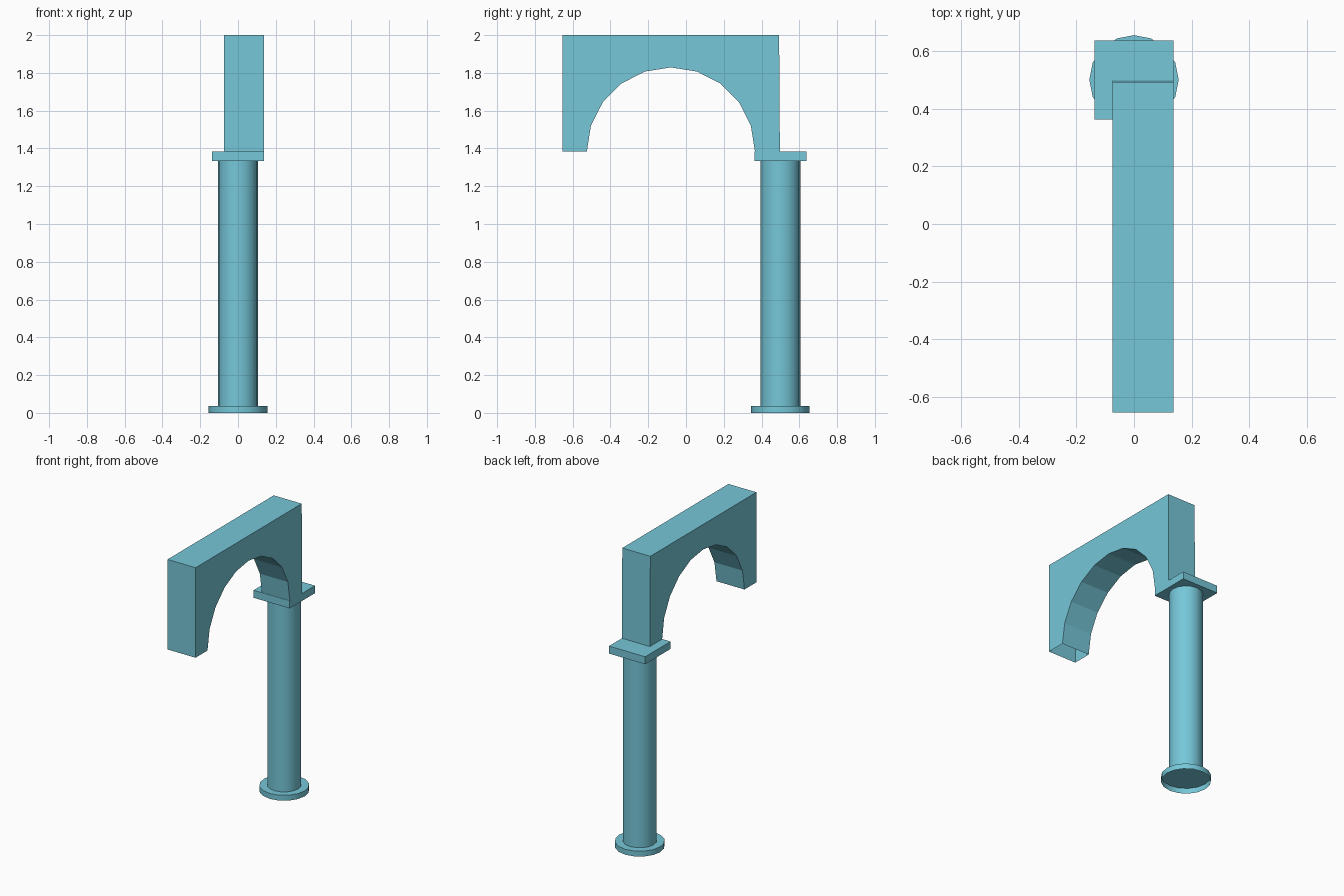
import bpy, bmesh, math
from mathutils import Matrix, Vector

cube = bpy.data.objects.get("Cube")
if cube:
    bpy.data.objects.remove(cube, do_unlink=True)

# Single stone colour
STONE = (0.18, 0.57, 0.69, 1.0)
stone = bpy.data.materials.new("blue_stone")
stone.use_nodes = True
stone.diffuse_color = STONE
stone.node_tree.nodes["Principled BSDF"].inputs["Base Color"].default_value = STONE

COLUMN_Y = 0.5
CAP_HALF = 0.137
BASE_TOP, CAP_BOTTOM, CAP_TOP = 0.037, 1.333, 1.384


def finish(name, bm, smooth=False, open_bottom=False):
    """Turn a closed bmesh into an object, optionally without its underside."""
    bmesh.ops.recalc_face_normals(bm, faces=bm.faces[:])
    if open_bottom:
        low = min(v.co.z for v in bm.verts)
        under = [f for f in bm.faces if all(v.co.z < low + 0.001 for v in f.verts)]
        bmesh.ops.delete(bm, geom=under, context="FACES")
    mesh = bpy.data.meshes.new(name)
    bm.to_mesh(mesh)
    bm.free()
    mesh.materials.append(stone)
    obj = bpy.data.objects.new(name, mesh)
    bpy.context.collection.objects.link(obj)
    if smooth:
        bpy.ops.object.select_all(action="DESELECT")
        obj.select_set(True)
        bpy.context.view_layer.objects.active = obj
        bpy.ops.object.shade_smooth_by_angle(angle=math.radians(40))
    return obj


def drum(name, radius, z0, z1, sides, open_bottom=False):
    bm = bmesh.new()
    place = Matrix.Translation((0, COLUMN_Y, (z0 + z1) / 2))
    bmesh.ops.create_cone(bm, cap_ends=True, segments=sides, radius1=radius,
                          radius2=radius, depth=z1 - z0, matrix=place)
    return finish(name, bm, True, open_bottom)


# Column: round base hollow underneath, and shaft
drum("column_base", 0.155, 0, BASE_TOP, 16, open_bottom=True)
drum("column_shaft", 0.105, BASE_TOP, CAP_BOTTOM, 16)

# Square cap slab
bm = bmesh.new()
size = Vector((CAP_HALF * 2, CAP_HALF * 2, CAP_TOP - CAP_BOTTOM))
centre = Vector((0, COLUMN_Y, (CAP_TOP + CAP_BOTTOM) / 2))
bmesh.ops.create_cube(bm, size=1, matrix=Matrix.LocRotScale(centre, None, size))
finish("column_cap", bm)

# Arch: half-round opening under a flat top, feet open underneath
SEGMENTS, RADIUS, MID_Y = 10, 0.445, -0.08
X_MIN, X_MAX = -0.075, CAP_HALF
profile = [(COLUMN_Y - 0.003, CAP_TOP), (COLUMN_Y - 0.007, 2.0),
           (-0.654, 2.0), (-0.654, CAP_TOP)]
for i in range(SEGMENTS + 1):
    a = math.pi * (1 - i / SEGMENTS)
    profile.append((MID_Y + RADIUS * math.cos(a), CAP_TOP + RADIUS * math.sin(a)))

bm = bmesh.new()
side = bm.faces.new([bm.verts.new((X_MIN, y, z)) for y, z in profile])
result = bmesh.ops.extrude_face_region(bm, geom=[side], use_keep_orig=True)
moved = [g for g in result["geom"] if isinstance(g, bmesh.types.BMVert)]
bmesh.ops.translate(bm, verts=moved, vec=(X_MAX - X_MIN, 0, 0))
finish("arch", bm, open_bottom=True)
